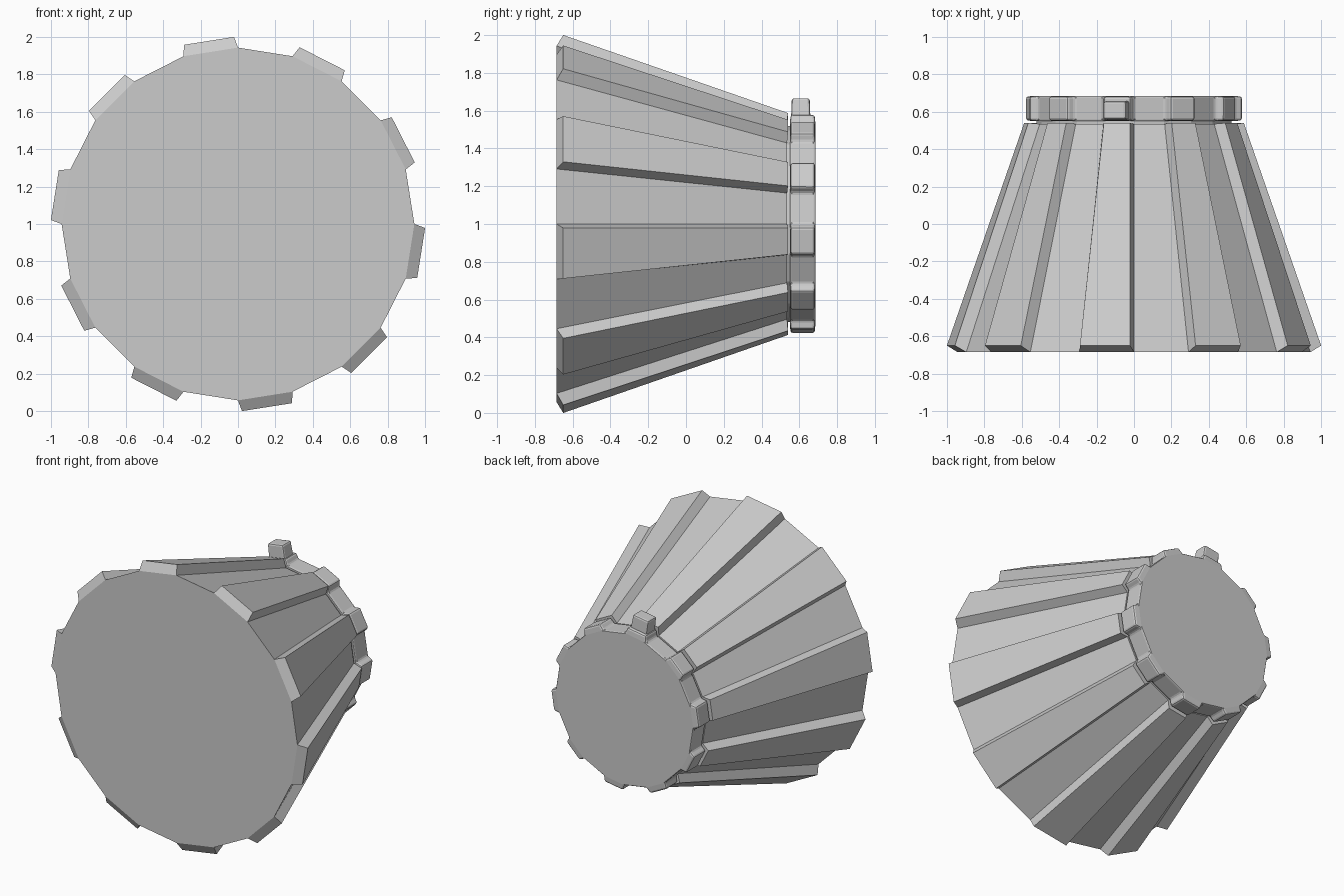
import bpy, bmesh
from math import radians, sin, cos
from mathutils import Vector, Matrix

if "Cube" in bpy.data.objects:
    bpy.data.objects.remove(bpy.data.objects["Cube"])

SIDES = 20
CENTRE = 1.0


def radial(angle, r, y, side=0.0):
    """Point at radius r along angle (x-z plane), shifted sideways along the tangent."""
    a = radians(angle)
    return Vector((r * cos(a) - side * sin(a), y, CENTRE + r * sin(a) + side * cos(a)))


def loft(bm, rings):
    """Closed solid through equal-length rings of points, returns the verts."""
    vs = [[bm.verts.new(p) for p in ring] for ring in rings]
    n = len(vs[0])
    for a, b in zip(vs, vs[1:]):
        for i in range(n):
            bm.faces.new((a[i], a[(i + 1) % n], b[(i + 1) % n], b[i]))
    bm.faces.new(vs[0])
    bm.faces.new(vs[-1])
    return vs


def raise_teeth(bm, rings, band, rise, slope, inset, ends):
    """Extrude every second side face of one band into a tapered tooth."""
    for k in range(0, SIDES, 2):
        face = next(f for f in bm.faces if set(f.verts) == {
            rings[band][k], rings[band][k + 1],
            rings[band + 1][(k + 1) % SIDES], rings[band + 1][k]})
        mid_angle = 99 + 18 * k
        out = bmesh.ops.extrude_discrete_faces(bm, faces=[face])["faces"][0]
        # discrete extrusion keeps the sides; move the new cap outward and inward
        tangent = Vector((-sin(radians(mid_angle)), 0, cos(radians(mid_angle))))
        normal = Vector((cos(radians(mid_angle)), 0, sin(radians(mid_angle))))
        centre = out.calc_center_median()
        for v in out.verts:
            d = v.co - centre
            s = 1 if d.dot(tangent) > 0 else -1
            e = 1 if d.y > 0 else -1
            v.co += normal * rise - tangent * s * inset
            v.co.y += slope - e * ends


def finish(bm, name, bevel=0.0):
    bmesh.ops.recalc_face_normals(bm, faces=bm.faces)
    me = bpy.data.meshes.new(name)
    bm.to_mesh(me)
    bm.free()
    ob = bpy.data.objects.new(name, me)
    bpy.context.collection.objects.link(ob)
    if bevel:
        m = ob.modifiers.new("soft_edges", "BEVEL")
        m.width = bevel
        m.segments = 2
        m.limit_method = "ANGLE"
        m.angle_limit = radians(30)
    return ob


def polygon(r, y):
    return [radial(90 + 18 * k, r, y) for k in range(SIDES)]


# Ribbed conical body
bm = bmesh.new()
rings = loft(bm, [polygon(0.943, -0.685), polygon(0.53, 0.535)])
raise_teeth(bm, rings, 0, 0.06, 0.02, 0.012, 0.015)
finish(bm, "ribbed_cone")

# Recessed neck between cone and collar
bm = bmesh.new()
loft(bm, [polygon(0.52, 0.53), polygon(0.52, 0.57)])
finish(bm, "neck")

# Toothed collar at the narrow end
bm = bmesh.new()
rings = loft(bm, [polygon(0.537, 0.55), polygon(0.537, 0.685)])
raise_teeth(bm, rings, 0, 0.044, 0.0, 0.012, 0.004)
finish(bm, "toothed_collar", 0.012)

# Index tab standing on the top tooth
bm = bmesh.new()


def tab_ring(r, half, y0, y1):
    return [radial(99, r, y0, -half), radial(99, r, y0, half),
            radial(99, r, y1, half), radial(99, r, y1, -half)]


loft(bm, [tab_ring(0.52, 0.066, 0.555, 0.66), tab_ring(0.666, 0.061, 0.56, 0.655)])
finish(bm, "index_tab", 0.012)
